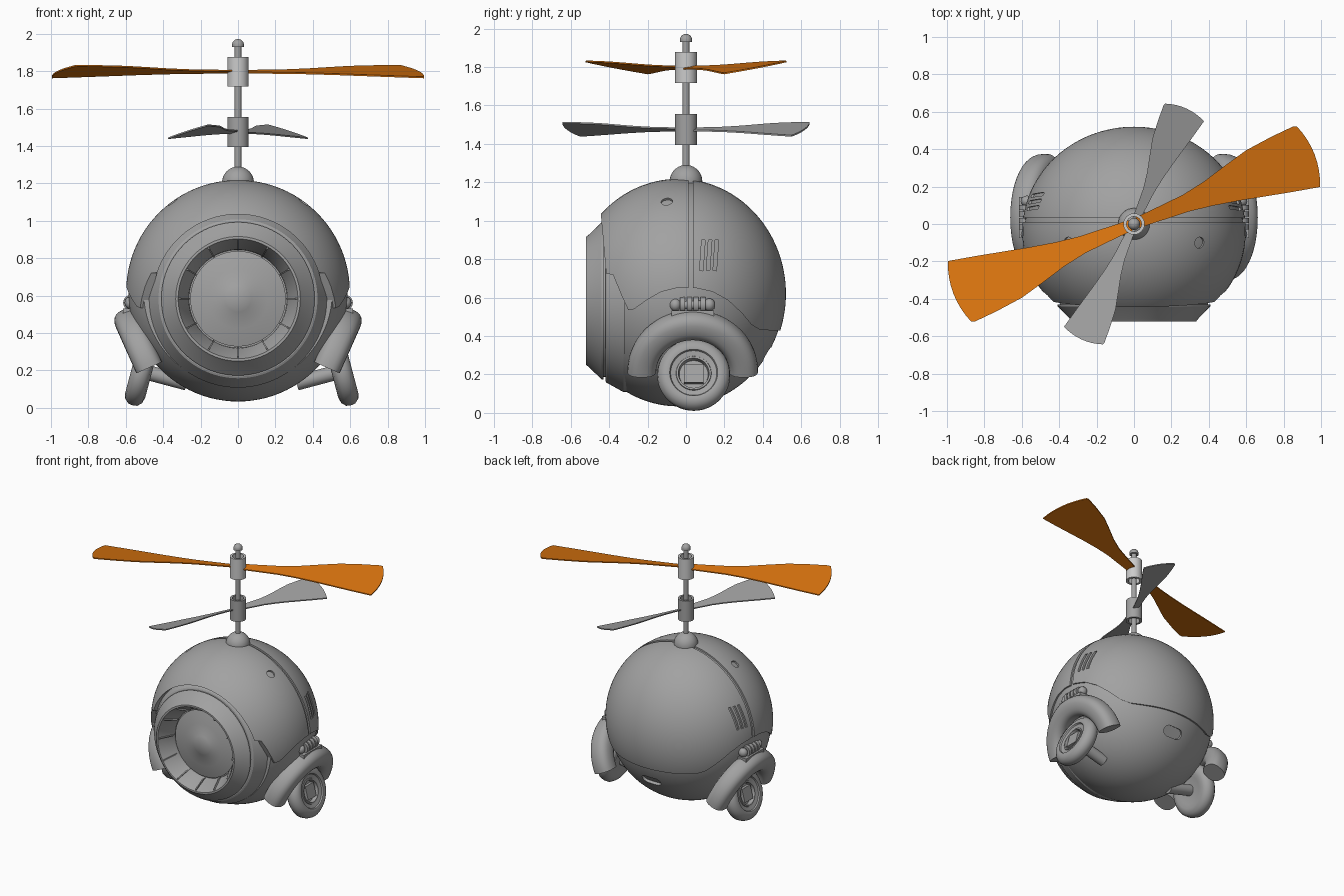
import bpy, bmesh, math
from mathutils import Vector, Matrix

if "Cube" in bpy.data.objects:
    bpy.data.objects.remove(bpy.data.objects["Cube"])

def material(name, c):
    m = bpy.data.materials.new(name)
    m.diffuse_color = (*c, 1)
    m.use_nodes = True
    m.node_tree.nodes["Principled BSDF"].inputs["Base Color"].default_value = m.diffuse_color
    return m

GREY = material("mid grey", (0.36, 0.36, 0.36))
LIGHT = material("light grey", (0.6, 0.6, 0.6))
ORANGE = material("orange", (0.72, 0.18, 0.005))

def finish(name, bm, mat, angle=35):
    bmesh.ops.remove_doubles(bm, verts=bm.verts, dist=1e-5)
    bmesh.ops.recalc_face_normals(bm, faces=bm.faces)
    me = bpy.data.meshes.new(name)
    bm.to_mesh(me)
    bm.free()
    ob = bpy.data.objects.new(name, me)
    bpy.context.collection.objects.link(ob)
    me.materials.append(mat)
    smooth(ob, angle)
    return ob

def smooth(ob, angle=35):
    bpy.ops.object.select_all(action='DESELECT')
    ob.select_set(True)
    bpy.context.view_layer.objects.active = ob
    bpy.ops.object.shade_smooth_by_angle(angle=math.radians(angle))

def frame(loc, axis):
    return Matrix.Translation(loc) @ Vector(axis).to_track_quat('Z', 'Y').to_matrix().to_4x4()

def skin(bm, rings, closed_rings=True):
    n = len(rings[0])
    for a, b in zip(rings, rings[1:]):
        for i in range(n if closed_rings else n - 1):
            j = (i + 1) % n
            bm.faces.new((a[i], a[j], b[j], b[i]))

def lathe(name, prof, loc, axis, mat=GREY, seg=64, angle=35):
    """Turn a profile of (along axis, radius) points about an axis."""
    bm = bmesh.new()
    M = frame(loc, axis)
    rings = []
    for a, r in prof:
        rings.append([bm.verts.new(M @ Vector((r * math.cos(t), r * math.sin(t), a)))
                      for t in (2 * math.pi * i / seg for i in range(seg))])
    skin(bm, rings)
    return finish(name, bm, mat, angle)

def prism(name, pts, M, h0, h1, mat=GREY):
    """Extrude a flat outline along local z."""
    bm = bmesh.new()
    rings = [[bm.verts.new(M @ Vector((x, y, h))) for x, y in pts] for h in (h0, h1)]
    skin(bm, rings)
    for r in rings:
        bm.faces.new(r)
    return finish(name, bm, mat)

def rect(w, h):
    return [(-w / 2, -h / 2), (w / 2, -h / 2), (w / 2, h / 2), (-w / 2, h / 2)]

def cut(ob, cutters):
    for c in cutters:
        m = ob.modifiers.new("cut", 'BOOLEAN')
        m.operation, m.solver, m.object = 'DIFFERENCE', 'EXACT', c
        bpy.ops.object.select_all(action='DESELECT')
        bpy.context.view_layer.objects.active = ob
        bpy.ops.object.modifier_apply(modifier=m.name)
        bpy.data.objects.remove(c)
    smooth(ob)

# Body: a slightly flattened ball, centre and radii
CY, CZ, RY = -0.04, 0.62, 0.56
def ball(r, ry, y0, y1, n=48):
    t0, t1 = (math.acos(max(-1, min(1, (y - CY) / ry))) for y in (y0, y1))
    return [(CY + ry * math.cos(t), r * math.sin(t))
            for t in (t0 + (t1 - t0) * i / n for i in range(n + 1))]

# Lower body with open front
lower = lathe("lower_body", ball(0.586, 0.55, 0.51, -0.32) + [(-0.32, 0)], (0, 0, CZ), (0, 1, 0), seg=96)
pill = [(sx * 0.04 + 0.038 * math.cos(a), 0.038 * math.sin(a)) for sx, a in
        [(1, math.radians(d)) for d in range(-90, 91, 15)] + [(-1, math.radians(d)) for d in range(90, 271, 15)]]
back_dir = Vector((0, 0.83, -0.55))
Mp = Matrix.Translation((0, 0.42, 0.31)) @ Matrix.Rotation(math.radians(-124), 4, 'X')
cut(lower, [prism("slot_cutter", pill, Mp, -0.015, 0.2)])

# Upper shell with centre seam, lower edge curve, front opening, vents and holes
R = 0.598
seam = [(0.036, R - 0.0), (0.036, R - 0.02), (0.012, R - 0.02), (0.012, R)]
seam = [(y, r - R + R * math.sqrt(1 - ((y - CY) / RY) ** 2)) for y, r in seam]
shell = lathe("upper_shell", ball(R, RY, CY + RY, 0.037, 28) + seam + ball(R, RY, 0.011, CY - RY, 32),
              (0, 0, CZ), (0, 1, 0), seg=96)
edge = [(-0.7, 0.75), (-0.38, 0.72), (-0.335, 0.61), (-0.3, 0.535), (-0.27, 0.54), (-0.2, 0.59), (-0.13, 0.63),
        (-0.05, 0.65), (0.05, 0.65), (0.14, 0.63), (0.22, 0.585), (0.29, 0.52), (0.34, 0.46), (0.38, 0.435),
        (0.43, 0.43), (0.7, 0.43), (0.7, -0.2), (-0.7, -0.2)]
to_x = Matrix(((0, 0, 1, 0), (1, 0, 0, 0), (0, 1, 0, 0), (0, 0, 0, 1)))
cutters = [prism("edge_cutter", edge, to_x, -1, 1),
           lathe("opening_cutter", [(-1, 0), (-1, 0.455), (-0.3, 0.455), (-0.3, 0)], (0, 0, 0.58), (0, 1, 0), seg=96)]
for s in (-1, 1):
    for y in (0.085, 0.12, 0.155):
        M = Matrix.Translation((s * 0.58, y, 0.82)) @ Matrix.Rotation(math.radians(-4), 4, 'X') @ to_x
        cutters.append(prism("vent_cutter", rect(0.018, 0.16), M, -0.15, 0.15))
    cutters.append(lathe("hole_cutter", [(-0.1, 0), (-0.1, 0.03), (0.1, 0.03), (0.1, 0)],
                         (s * 0.35, -0.1, 1.1), (s * 0.36, -0.05, 0.48), seg=24))
cut(shell, cutters)

# Front eye: stepped bezel, funnel and domed lens
EZ = 0.583
lathe("eye_bezel", [(-0.29, 0), (-0.29, 0.475), (-0.325, 0.475), (-0.415, 0.425), (-0.42, 0.415), (-0.42, 0.395),
                    (-0.43, 0.395), (-0.43, 0.41), (-0.44, 0.408), (-0.505, 0.345), (-0.52, 0.333), (-0.52, 0.32),
                    (-0.41, 0.265), (-0.39, 0.262), (-0.39, 0)], (0, 0, EZ), (0, 1, 0), seg=96, angle=25)
lathe("eye_lens", [(-0.385, 0), (-0.385, 0.255), (-0.40, 0.255), (-0.425, 0.16), (-0.437, 0.07), (-0.44, 0.065),
                   (-0.442, 0)], (0, 0, EZ), (0, 1, 0), seg=48)
for i in range(12):
    M = Matrix.Translation((0, 0, EZ)) @ Matrix.Rotation(math.tau * i / 12, 4, 'Y') @ to_x
    prism("eye_rib", [(-0.40, 0.258), (-0.43, 0.262), (-0.515, 0.305), (-0.515, 0.325), (-0.40, 0.29)], M, -0.004, 0.004)

# Wheels, fenders and hinges on both sides
for s, side in ((-1, "left"), (1, "right")):
    ax = Vector((s * math.cos(0.26), 0, math.sin(0.26)))
    wc = Vector((0.535 * s + 0.02, 0.04, 0.197))
    lathe(side + "_wheel", [(-0.045, 0), (-0.045, 0.1), (-0.055, 0.13), (-0.047, 0.165), (-0.025, 0.186), (0, 0.19),
                            (0.025, 0.186), (0.047, 0.165), (0.055, 0.14), (0.052, 0.125), (0.042, 0.12),
                            (0.036, 0.092), (0.042, 0.09), (0.042, 0.08), (0.01, 0.075), (0.01, 0)], wc, ax, angle=40)
    prism(side + "_wheel_hub", rect(0.1, 0.1), frame(wc, ax), 0, 0.04)
    lathe(side + "_axle", [(-0.25, 0), (-0.25, 0.04), (0, 0.04), (0, 0)], wc, ax, seg=24)
    # fender: rounded tube swept over the wheel, leaning out at the top
    bm = bmesh.new()
    up = Vector((s * math.sin(0.42), 0, math.cos(0.42)))
    nrm = Vector((s * math.cos(0.42), 0, -math.sin(0.42)))
    c = Vector((s * 0.475, 0.035, 0.215))
    rings = []
    for i in range(41):
        t = math.pi * i / 40
        d = Vector((0, math.cos(t), 0)) + up * math.sin(t)
        ring = []
        for k in range(24):
            a = math.tau * k / 24
            f = lambda v: math.copysign(abs(v) ** 0.8, v)
            ring.append(bm.verts.new(c + d * (0.265 + 0.075 * f(math.cos(a))) + nrm * 0.075 * f(math.sin(a))))
        rings.append(ring)
    skin(bm, rings)
    bm.faces.new(rings[0])
    bm.faces.new(rings[-1])
    finish(side + "_fender", bm, GREY, 40)
    # hinge: end knobs and ribbed barrel on a plate
    knob = lambda y: [(y + 0.03 * math.cos(a), 0.034 * math.sin(a)) for a in (math.pi - math.pi * i / 8 for i in range(9))]
    barrel = [(-0.04, 0.02)]
    for y in (-0.03, 0.005, 0.04, 0.075):
        barrel += [(y, 0.022), (y, 0.042), (y + 0.026, 0.042), (y + 0.026, 0.022)]
    lathe(side + "_hinge", knob(-0.055) + barrel[1:] + knob(0.122), (s * 0.572, 0, 0.562), (0, 1, 0), seg=24)
    prism(side + "_hinge_plate", rect(0.1, 0.22), Matrix.Translation((s * 0.565, 0.035, 0)), 0.49, 0.532)

# Mast: dome base, rod and cap
arc = [math.pi / 2 * i / 10 for i in range(11)]
lathe("mast_dome", [(1.17, 0), (1.17, 0.085)] + [(1.205 + 0.085 * math.sin(a), 0.085 * math.cos(a)) for a in arc],
      (0, 0, 0), (0, 0, 1), seg=32)
lathe("mast_rod", [(1.2, 0), (1.2, 0.018), (1.94, 0.018), (1.94, 0)], (0, 0, 0), (0, 0, 1), seg=24)
lathe("mast_cap", [(1.93, 0), (1.93, 0.032)] + [(1.94 + 0.032 * math.sin(a), 0.032 * math.cos(a)) for a in arc],
      (0, 0, 0), (0, 0, 1), seg=24)

# Propellers: hollow hub and two twisted blades
OUTLINE = [(0.02, -0.03, 0.03), (0.1, -0.033, 0.035), (0.3, -0.043, 0.052), (0.43, -0.06, 0.078), (0.57, -0.085, 0.118),
           (0.7, -0.112, 0.153), (0.85, -0.143, 0.172), (0.98, -0.168, 0.182), (1.0, -0.172, 0.175)]
def propeller(name, z, turn, scale, slope, mat, hub_mat):
    lathe(name + "_hub", [(-0.08, 0.04), (-0.08, 0.057), (0.08, 0.057), (0.08, 0.04), (-0.08, 0.04)], (0, 0, z),
          (0, 0, 1), hub_mat, 32)
    for n, off in (("a", 0), ("b", math.pi)):
        bm = bmesh.new()
        M = Matrix.Rotation(turn + off, 4, 'Z')
        sheets = []
        for h in (-0.004, 0.004):
            rows = []
            for u, v0, v1 in OUTLINE:
                row = []
                for k in range(9):
                    q = k / 8
                    v = v0 + (v1 - v0) * q
                    bulge = 0.035 * (1 - (2 * q - 1) ** 2) * u ** 6
                    row.append(bm.verts.new(M @ Vector(((u + bulge) * scale, v * scale, z + slope * v * scale + h))))
                rows.append(row)
            skin(bm, rows, False)
            sheets.append(rows)
        lo, hi = [[r[0] for r in g] + g[-1][1:] + [r[-1] for r in g[-2::-1]] + g[0][-2:0:-1] for g in sheets]
        skin(bm, [lo, hi])
        finish(name + "_blade_" + n, bm, mat, 40)

propeller("upper_propeller", 1.797, math.radians(21), 1.0, 0.18, ORANGE, LIGHT)
propeller("lower_propeller", 1.475, math.radians(65.5), 0.655, 0.3, GREY, GREY)
